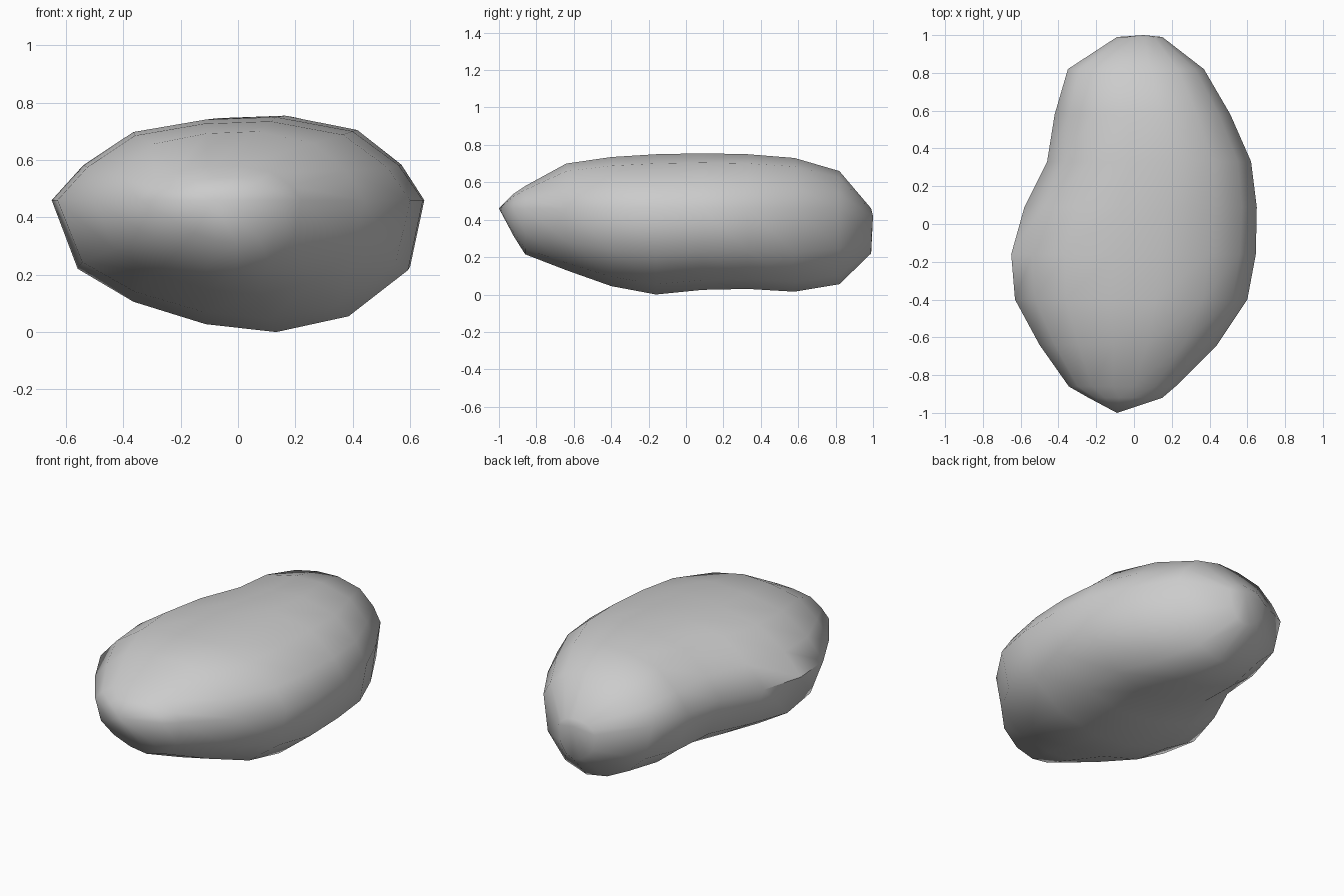
import bpy, bmesh, math

if "Cube" in bpy.data.objects:
    bpy.data.objects.remove(bpy.data.objects["Cube"])

# Cross-sections along the stone: y, left x, right x, widest z, top z, bottom z
STATIONS = [
    (-0.92, -0.24, 0.15, 0.46, 0.54, 0.31),
    (-0.86, -0.345, 0.22, 0.46, 0.58, 0.215),
    (-0.64, -0.50, 0.44, 0.46, 0.70, 0.13),
    (-0.40, -0.63, 0.60, 0.46, 0.735, 0.045),
    (-0.16, -0.65, 0.645, 0.46, 0.75, 0.00),
    (0.09, -0.58, 0.65, 0.46, 0.755, 0.025),
    (0.33, -0.46, 0.62, 0.46, 0.75, 0.03),
    (0.58, -0.42, 0.51, 0.46, 0.73, 0.015),
    (0.82, -0.35, 0.37, 0.46, 0.66, 0.055),
    (0.99, -0.09, 0.15, 0.40, 0.46, 0.22),
]
# Section outline: u across the width, v towards top (+) or bottom (-)
OUTLINE = [(-1, 0), (-0.83, 0.42), (-0.56, 0.82), (-0.17, 0.97), (0.21, 1.0), (0.62, 0.83),
           (0.87, 0.42), (1, 0), (0.92, -0.53), (0.60, -0.88), (0.21, -1.0),
           (-0.17, -0.94), (-0.56, -0.77), (-0.86, -0.52)]


def section(bm, y, xl, xr, zm, zt, zb):
    ring = []
    for u, v in OUTLINE:
        x = (xl + xr) / 2 + u * (xr - xl) / 2
        z = zm + v * ((zt - zm) if v > 0 else (zm - zb))
        ring.append(bm.verts.new((x, y, z)))
    return ring


bm = bmesh.new()
rings = [section(bm, *s) for s in STATIONS]
n = len(OUTLINE)
for a, b in zip(rings, rings[1:]):
    for i in range(n):
        j = (i + 1) % n
        bm.faces.new((a[i], a[j], b[j], b[i]))

# Pointed front tip and blunt back end
for ring, tip in ((rings[0], (-0.09, -1.0, 0.46)), (rings[-1], (0.05, 1.0, 0.42))):
    t = bm.verts.new(tip)
    for i in range(n):
        bm.faces.new((ring[i], ring[(i + 1) % n], t))
bmesh.ops.recalc_face_normals(bm, faces=bm.faces)

mesh = bpy.data.meshes.new("stone")
bm.to_mesh(mesh)
bm.free()
stone = bpy.data.objects.new("stone", mesh)
bpy.context.collection.objects.link(stone)

# Smooth shading
bpy.context.view_layer.objects.active = stone
stone.select_set(True)
bpy.ops.object.shade_smooth_by_angle(angle=math.radians(60))
